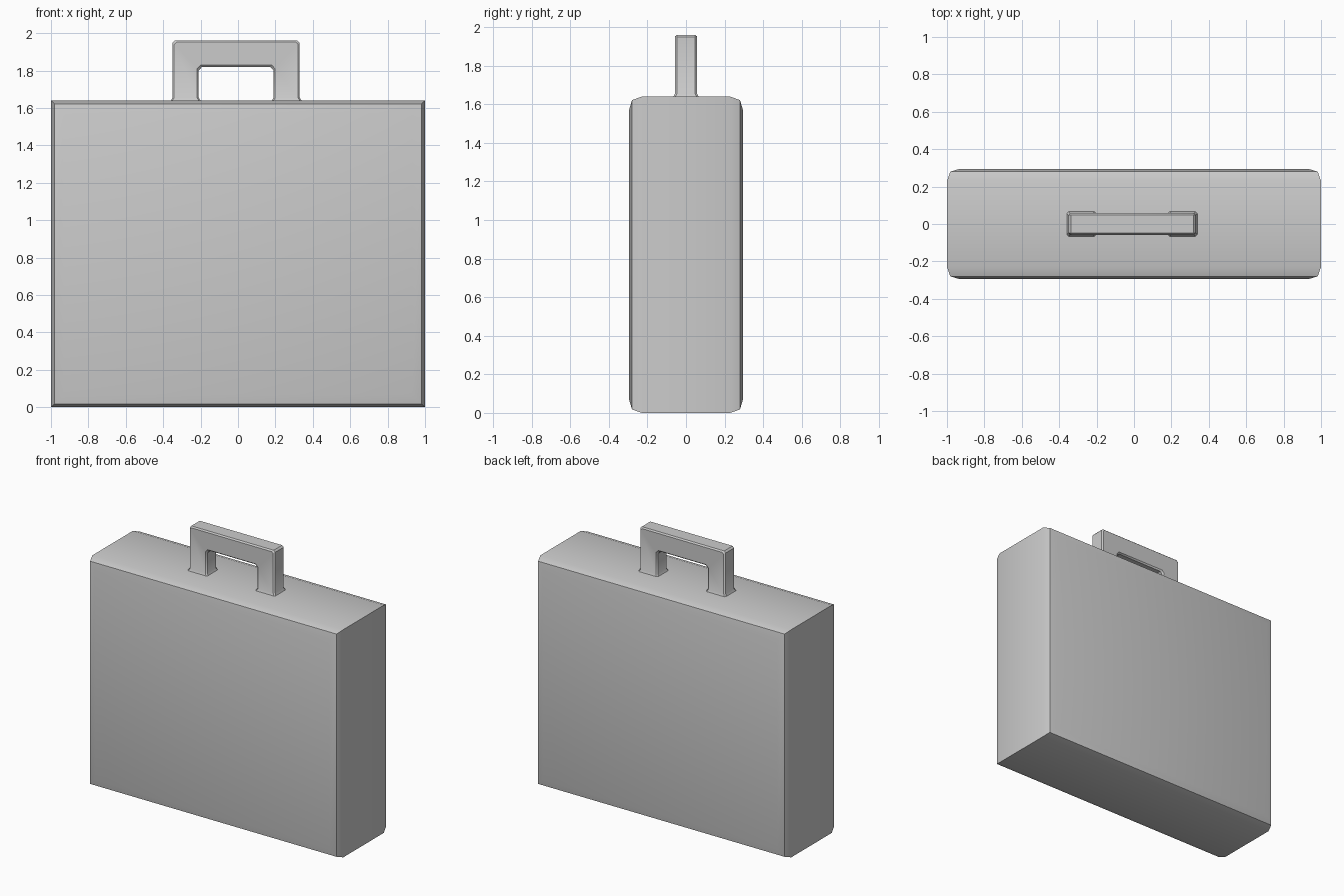
import bpy, bmesh

if "Cube" in bpy.data.objects:
    bpy.data.objects.remove(bpy.data.objects["Cube"])


def loft(name, rings, caps):
    """Skin four-cornered rings into one object with sharp-edged smooth shading."""
    bm = bmesh.new()
    loops = [[bm.verts.new(p) for p in ring] for ring in rings]
    for a, b in zip(loops, loops[1:]):
        for i in range(4):
            j = (i + 1) % 4
            bm.faces.new((a[i], a[j], b[j], b[i]))
    if caps:
        bm.faces.new(loops[0])
        bm.faces.new(loops[-1])
    bmesh.ops.recalc_face_normals(bm, faces=bm.faces)
    mesh = bpy.data.meshes.new(name)
    bm.to_mesh(mesh)
    bm.free()
    obj = bpy.data.objects.new(name, mesh)
    bpy.context.collection.objects.link(obj)
    bpy.ops.object.select_all(action='DESELECT')
    bpy.context.view_layer.objects.active = obj
    obj.select_set(True)
    bpy.ops.object.shade_smooth_by_angle(angle=0.55)
    return obj


# Case body: rectangles stepping inward towards the front and back
W, H = 1.0, 1.64
half = [(0.295, 0.068), (0.28, 0.018), (0.23, 0.0)]  # depth, inset
steps = [(-y, i) for y, i in half] + [(y, i) for y, i in reversed(half)]
body = loft("case_body", [
    [(-W + i, y, i), (W - i, y, i), (W - i, y, H - i), (-W + i, y, H - i)]
    for y, i in steps], True)

# Handle: U-shaped bar with flared feet, mirrored about its own centre
CX = -0.01
stations = [  # outer x, outer z, inner x, inner z, half depth
    (-0.352, 1.635, -0.188, 1.635, 0.068),
    (-0.340, 1.655, -0.200, 1.655, 0.058),
    (-0.340, 1.948, -0.200, 1.800, 0.058),
    (-0.328, 1.960, -0.182, 1.820, 0.058),
]
stations += [(-ox, oz, -ix, iz, d) for ox, oz, ix, iz, d in reversed(stations)]
handle = loft("handle", [
    [(CX + ox, -d, oz), (CX + ox, d, oz), (CX + ix, d, iz), (CX + ix, -d, iz)]
    for ox, oz, ix, iz, d in stations], False)

# Small chamfer along the bar's long edges
bevel = handle.modifiers.new("edge_chamfer", 'BEVEL')
bevel.width = 0.01
bevel.segments = 1
bevel.limit_method = 'ANGLE'
bevel.angle_limit = 1.0
